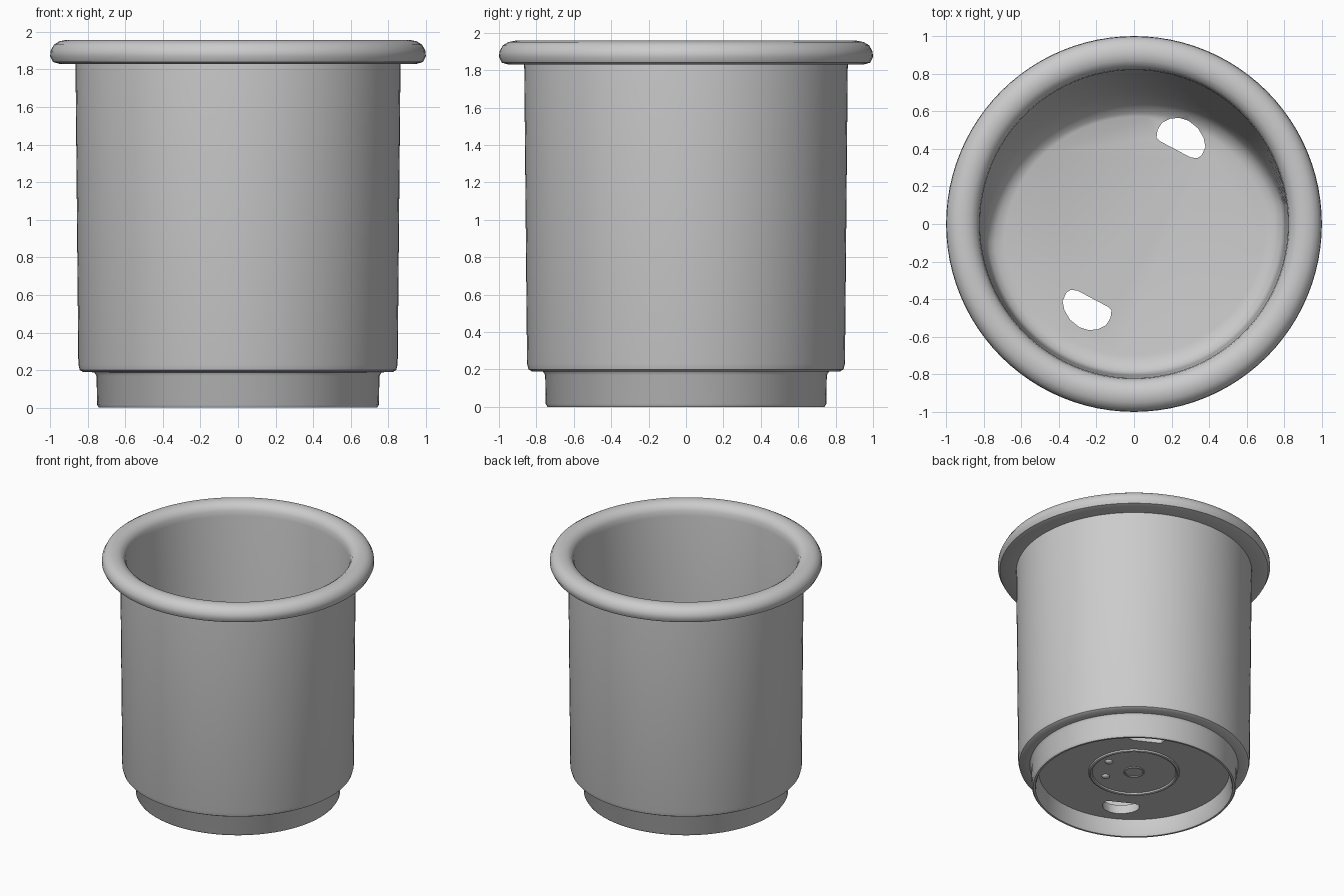
import bpy, bmesh, math

if "Cube" in bpy.data.objects:
    bpy.data.objects.remove(bpy.data.objects["Cube"])

grey = bpy.data.materials.new("plain grey")
grey.use_nodes = True
GREY = (0.6, 0.6, 0.6, 1)
grey.diffuse_color = GREY
grey.node_tree.nodes["Principled BSDF"].inputs["Base Color"].default_value = GREY


def new_object(name, bm):
    bmesh.ops.recalc_face_normals(bm, faces=bm.faces)
    mesh = bpy.data.meshes.new(name)
    bm.to_mesh(mesh)
    bm.free()
    ob = bpy.data.objects.new(name, mesh)
    bpy.context.collection.objects.link(ob)
    mesh.materials.append(grey)
    return ob


def smooth(ob):
    bpy.ops.object.select_all(action='DESELECT')
    ob.select_set(True)
    bpy.context.view_layer.objects.active = ob
    bpy.ops.object.shade_smooth_by_angle(angle=math.radians(40))


def lathe(name, profile, steps=96):
    """Spin (radius, height, lean) points; lean pulls the back wall inward."""
    bm = bmesh.new()
    rings = []
    for r, z, lean in profile:
        ring = []
        for i in range(steps):
            a = 2 * math.pi * i / steps
            rr = r - lean * max(0, math.sin(a - math.radians(8)))
            ring.append(bm.verts.new((rr * math.cos(a), rr * math.sin(a), z)))
        rings.append(ring)
    for lo, hi in zip(rings, rings[1:]):
        for i in range(steps):
            j = (i + 1) % steps
            bm.faces.new((lo[i], lo[j], hi[j], hi[i]))
    bm.faces.new(rings[0])
    bm.faces.new(rings[-1])
    return new_object(name, bm)


# Cup body: underside recess, foot, wall, rolled rim, inside wall, floor
cup = lathe("cup_body", [
    (0.70, 0.13, 0), (0.715, 0.02, 0), (0.725, 0.0, 0), (0.74, 0.0, 0),
    (0.75, 0.015, 0), (0.753, 0.17, 0), (0.765, 0.188, 0), (0.825, 0.19, 0),
    (0.842, 0.20, 0), (0.85, 0.23, 0), (0.865, 1.83, 0), (0.95, 1.83, 0),
    (0.985, 1.84, 0), (1.0, 1.87, 0), (0.997, 1.90, 0), (0.98, 1.932, 0),
    (0.95, 1.95, 0), (0.91, 1.958, 0), (0.87, 1.95, 0), (0.84, 1.93, 0),
    (0.825, 1.90, 0), (0.82, 1.86, 0), (0.815, 1.2, 0.02), (0.81, 0.7, 0.06),
    (0.805, 0.4, 0.11), (0.80, 0.27, 0.15), (0.785, 0.235, 0.165),
    (0.75, 0.21, 0.16), (0.70, 0.20, 0.13)])

# Two opposite rounded drain holes through the floor
HOLE = [(0.12, 0.46), (0.125, 0.50), (0.15, 0.54), (0.19, 0.56), (0.24, 0.565),
        (0.29, 0.55), (0.34, 0.51), (0.37, 0.46), (0.38, 0.41), (0.36, 0.365),
        (0.335, 0.35), (0.30, 0.355), (0.14, 0.44)]
for side, s in (("back", 1), ("front", -1)):
    bm = bmesh.new()
    face = bm.faces.new([bm.verts.new((s * x, s * y, 0.05)) for x, y in HOLE])
    top = bmesh.ops.extrude_face_region(bm, geom=[face])["geom"]
    bmesh.ops.translate(bm, vec=(0, 0, 0.3),
                        verts=[v for v in top if isinstance(v, bmesh.types.BMVert)])
    cutter = new_object(side + "_hole_cutter", bm)
    cutter.hide_render = True
    cutter.hide_viewport = True
    cutter.display_type = 'WIRE'
    mod = cup.modifiers.new(side + "_hole", 'BOOLEAN')
    mod.operation = 'DIFFERENCE'
    mod.solver = 'EXACT'
    mod.object = cutter

# Bake the holes and remove the cutters
bpy.context.view_layer.update()
deps = bpy.context.evaluated_depsgraph_get()
cup.data = bpy.data.meshes.new_from_object(cup.evaluated_get(deps))
cup.modifiers.clear()
for side in ("back", "front"):
    bpy.data.objects.remove(bpy.data.objects[side + "_hole_cutter"])
smooth(cup)

# Shallow moulded rings and pips under the floor
for name, radius, thick in (("underside_ring", 0.32, 0.015),
                            ("underside_centre_ring", 0.07, 0.008)):
    bpy.ops.mesh.primitive_torus_add(major_radius=radius, minor_radius=thick,
                                     major_segments=64, minor_segments=8,
                                     location=(0, 0, 0.13))
    ring = bpy.context.object
    ring.name = name
    ring.data.materials.append(grey)
    smooth(ring)
for i, (x, y) in enumerate([(0.24, 0.0), (0.12, -0.18)]):
    bpy.ops.mesh.primitive_uv_sphere_add(segments=16, ring_count=8, radius=0.03,
                                         location=(x, y, 0.13))
    pip = bpy.context.object
    pip.name = "underside_pip_%d" % (i + 1)
    pip.scale.z = 0.6
    pip.data.materials.append(grey)
    smooth(pip)
